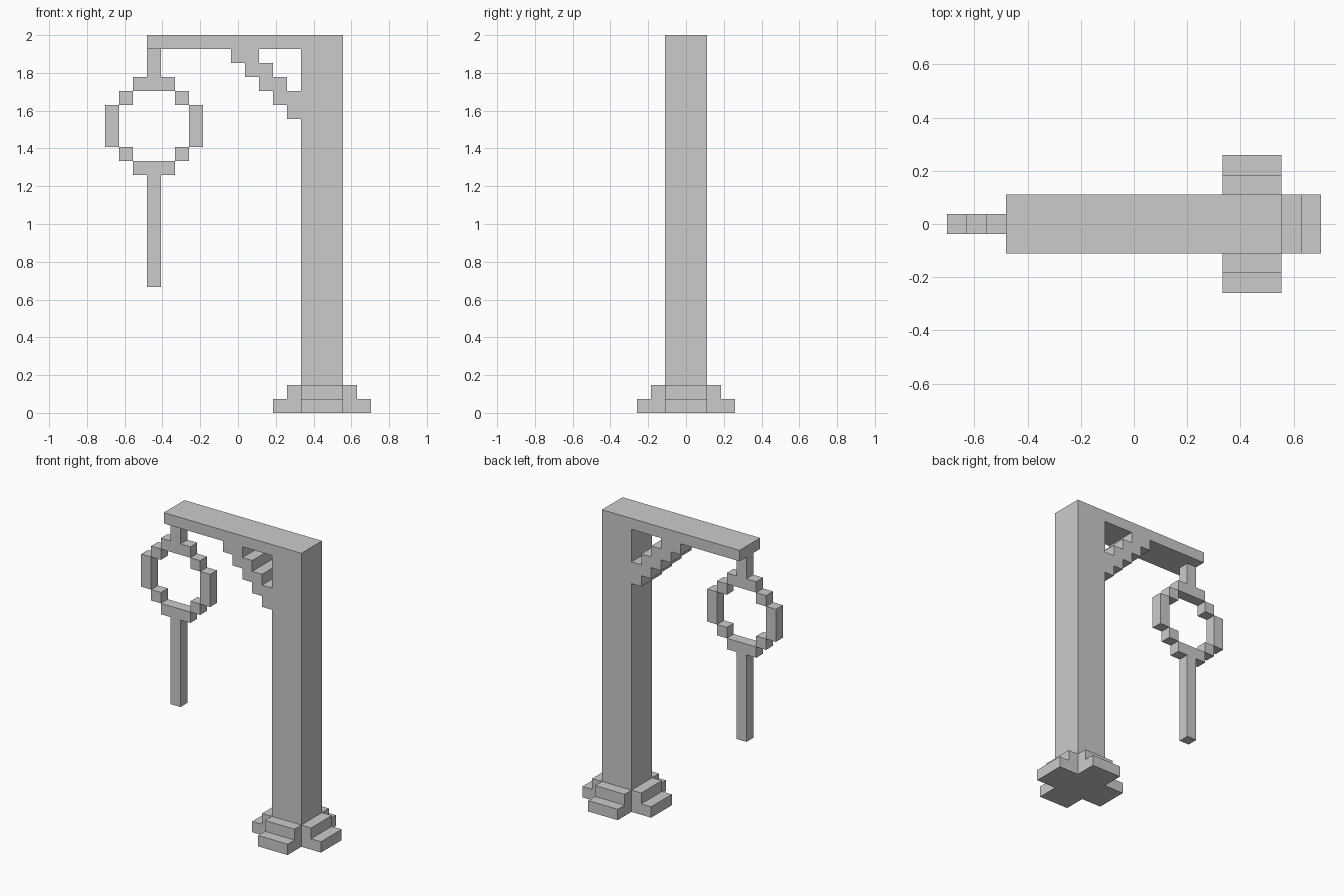
import bpy, bmesh, math

if "Cube" in bpy.data.objects:
    bpy.data.objects.remove(bpy.data.objects["Cube"])

U = 2 / 27  # size of one block


def prism(name, outline, depth, origin_x, turn=0.0):
    """Extrude an x-z outline (in blocks) along y, centred on y = 0."""
    bm = bmesh.new()
    face = bm.faces.new([bm.verts.new((x * U, -depth * U / 2, z * U)) for x, z in outline])
    ext = bmesh.ops.extrude_face_region(bm, geom=[face], use_keep_orig=True)
    verts = [g for g in ext["geom"] if isinstance(g, bmesh.types.BMVert)]
    bmesh.ops.translate(bm, verts=verts, vec=(0, depth * U, 0))
    bmesh.ops.recalc_face_normals(bm, faces=bm.faces)
    mesh = bpy.data.meshes.new(name)
    bm.to_mesh(mesh)
    bm.free()
    obj = bpy.data.objects.new(name, mesh)
    obj.location.x = origin_x * U
    obj.rotation_euler.z = turn
    bpy.context.collection.objects.link(obj)
    return obj


def rect(x0, x1, z0, z1):
    return [(x0, z0), (x1, z0), (x1, z1), (x0, z1)]


POST_X, PENDANT_X, LEFT_X = 6, -6, -9.5

# Upright post
prism("post", rect(-1.5, 1.5, 0, 27), 3, POST_X)

# Four stepped feet around the post
foot = [(1.5, 0), (3.5, 0), (3.5, 1), (2.5, 1), (2.5, 2), (1.5, 2)]
for k in range(4):
    prism(f"foot_{k + 1}", foot, 3, POST_X, k * math.pi / 2)

# Top arm with its stair-stepped diagonal brace
lower = [(3, 26), (9, 26)]
for i in range(5):
    lower += [(9 + i, 25 - i), (10 + i, 25 - i)]
upper = [(14, 23), (13, 23), (13, 24), (12, 24), (12, 25), (11, 25), (11, 26), (14, 26)]
prism("arm_with_brace", [(14, 27), (3, 27)] + lower + upper, 3, LEFT_X)

# Hanging ring: top piece with link, bottom piece with rod
prism("ring_top_and_link", [(-1.5, 23), (1.5, 23), (1.5, 24), (0.5, 24),
                            (0.5, 26), (-0.5, 26), (-0.5, 24), (-1.5, 24)], 1, PENDANT_X)
prism("ring_bottom_and_rod", [(-1.5, 18), (-1.5, 17), (-0.5, 17), (-0.5, 9),
                              (0.5, 9), (0.5, 17), (1.5, 17), (1.5, 18)], 1, PENDANT_X)

# Ring sides and corner blocks, turned half round for the other side
for side, turn in (("right", 0), ("left", math.pi)):
    prism(f"ring_side_{side}", rect(2.5, 3.5, 19, 22), 1, PENDANT_X, turn)
    prism(f"ring_lower_corner_{side}", rect(1.5, 2.5, 18, 19), 1, PENDANT_X, turn)
    prism(f"ring_upper_corner_{side}", rect(1.5, 2.5, 22, 23), 1, PENDANT_X, turn)
